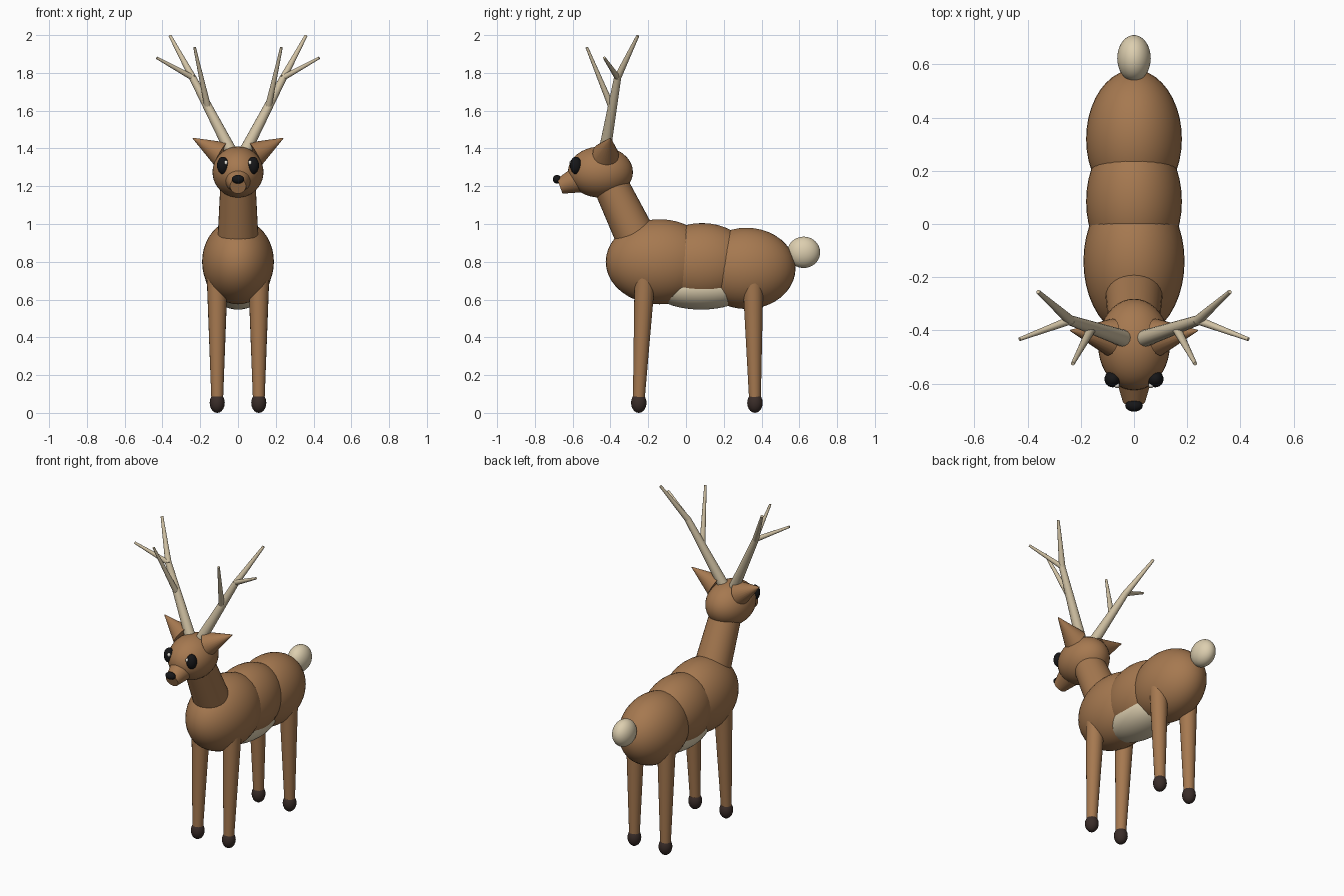
import bpy
import math
from mathutils import Vector

cube = bpy.data.objects.get("Cube")
if cube:
    bpy.data.objects.remove(cube, do_unlink=True)


def material(name, rgb):
    mat = bpy.data.materials.new(name)
    mat.use_nodes = True
    color = (*rgb, 1)
    mat.diffuse_color = color
    bsdf = mat.node_tree.nodes["Principled BSDF"]
    bsdf.inputs["Base Color"].default_value = color
    bsdf.inputs["Roughness"].default_value = 0.8
    return mat


FUR = material("brown fur", (0.38, 0.19, 0.08))
CREAM = material("cream fur", (0.72, 0.62, 0.43))
ANTLER = material("antler bone", (0.64, 0.54, 0.37))
HOOF = material("dark hoof", (0.042, 0.026, 0.022))
BLACK = material("glossy black", (0.008, 0.008, 0.009))
WHITE = material("eye glint", (0.85, 0.82, 0.75))


def finish(name, mat):
    obj = bpy.context.object
    obj.name = name
    obj.data.materials.append(mat)
    bpy.ops.object.shade_smooth_by_angle(angle=math.radians(40))
    return obj


def ellipsoid(name, center, radii, mat, segments=40):
    bpy.ops.mesh.primitive_uv_sphere_add(
        segments=segments, ring_count=segments // 2, radius=1, location=center)
    bpy.context.object.scale = radii
    bpy.ops.object.transform_apply(location=False, rotation=False, scale=True)
    return finish(name, mat)


def taper(name, start, end, r_start, r_end, mat, sides=24):
    """Cone or tapered cylinder running between two points."""
    start, end = Vector(start), Vector(end)
    axis = end - start
    bpy.ops.mesh.primitive_cone_add(
        vertices=sides, radius1=r_start, radius2=r_end, depth=axis.length,
        location=(start + end) / 2,
        rotation=axis.to_track_quat('Z', 'Y').to_euler())
    return finish(name, mat)


# Body
ellipsoid("chest", (0, -0.14, 0.80), (0.19, 0.285, 0.225), FUR)
ellipsoid("midsection", (0, 0.085, 0.79), (0.18, 0.27, 0.215), FUR)
ellipsoid("rump", (0, 0.32, 0.765), (0.18, 0.26, 0.215), FUR)
ellipsoid("belly", (0, 0.08, 0.66), (0.14, 0.26, 0.113), CREAM)
ellipsoid("tail", (0, 0.623, 0.85), (0.063, 0.087, 0.083), CREAM)

# Neck and head
taper("neck", (0, -0.245, 0.887), (0, -0.43, 1.273), 0.11, 0.09, FUR, 32)
ellipsoid("head", (0, -0.453, 1.275), (0.135, 0.172, 0.135), FUR)
taper("muzzle", (0, -0.53, 1.25), (0, -0.668, 1.2), 0.083, 0.042, FUR, 32)
ellipsoid("nose", (0, -0.683, 1.237), (0.033, 0.022, 0.023), BLACK, 20)

# Paired parts
for side, s in (("left", 1), ("right", -1)):
    ellipsoid(f"{side}_eye", (s * 0.08, -0.583, 1.31), (0.031, 0.031, 0.046), BLACK, 24)
    ellipsoid(f"{side}_eye_glint", (s * 0.064, -0.607, 1.325), (0.01, 0.01, 0.012), WHITE, 12)
    taper(f"{side}_ear", (s * 0.09, -0.425, 1.37), (s * 0.24, -0.40, 1.455),
          0.07, 0.002, FUR)

    # Legs: foot y, top y, top height
    for place, foot_y, top_y, top_z in (("front", -0.25, -0.216, 0.75),
                                        ("back", 0.365, 0.354, 0.73)):
        taper(f"{side}_{place}_leg", (s * 0.11, foot_y, 0.07), (s * 0.11, top_y, top_z),
              0.031, 0.056, FUR)
        ellipsoid(f"{side}_{place}_hoof", (s * 0.11, foot_y, 0.053),
                  (0.04, 0.041, 0.053), HOOF, 20)

    # Antler: beam, upper beam and two tines
    base, fork, low = (s * 0.04, -0.43, 1.39), (s * 0.24, -0.362, 1.775), (s * 0.158, -0.39, 1.61)
    taper(f"{side}_antler_beam", base, fork, 0.032, 0.019, ANTLER, 16)
    taper(f"{side}_antler_tip", fork, (s * 0.36, -0.255, 1.997), 0.019, 0.008, ANTLER, 16)
    taper(f"{side}_antler_outer_tine", fork, (s * 0.43, -0.433, 1.88), 0.016, 0.007, ANTLER, 16)
    taper(f"{side}_antler_front_tine", low, (s * 0.23, -0.525, 1.935), 0.018, 0.007, ANTLER, 16)
